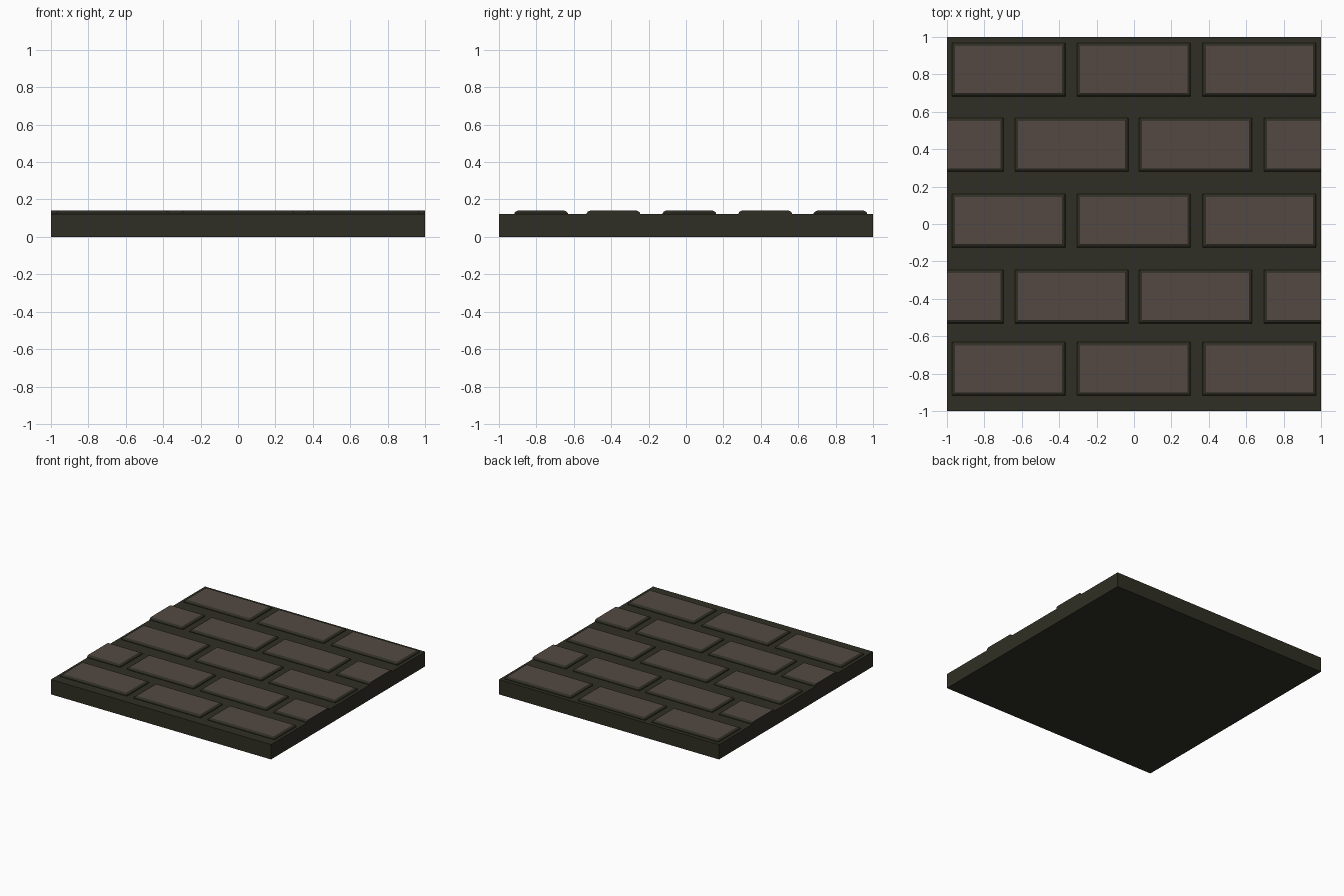
import bpy, bmesh

if "Cube" in bpy.data.objects:
    bpy.data.objects.remove(bpy.data.objects["Cube"])

SLAB_TOP = 0.122
BRICK_TOP = 0.14


def material(name, rgb):
    m = bpy.data.materials.new(name)
    m.diffuse_color = (*rgb, 1)
    m.use_nodes = True
    m.node_tree.nodes["Principled BSDF"].inputs["Base Color"].default_value = m.diffuse_color
    return m


mortar = material("dark mortar", (0.029, 0.028, 0.018))
clay = material("brown brick", (0.088, 0.066, 0.056))


def finish(bm, name, mats):
    bmesh.ops.recalc_face_normals(bm, faces=bm.faces)
    me = bpy.data.meshes.new(name)
    bm.to_mesh(me)
    bm.free()
    for m in mats:
        me.materials.append(m)
    ob = bpy.data.objects.new(name, me)
    bpy.context.collection.objects.link(ob)


def block(name, x0, x1, y0, y1, rings, mats):
    """Stack of rectangles (inset, z); sides on the slab edge stay uncut."""
    bm = bmesh.new()
    loops = []
    for d, z in rings:
        a = x0 + (d if x0 > -1 else 0)
        b = x1 - (d if x1 < 1 else 0)
        loops.append([bm.verts.new(p) for p in (
            (a, y0 + d, z), (b, y0 + d, z), (b, y1 - d, z), (a, y1 - d, z))])
    for lo, hi in zip(loops, loops[1:]):
        for i in range(4):
            j = (i + 1) % 4
            bm.faces.new((lo[i], lo[j], hi[j], hi[i]))
    bm.faces.new(loops[0][::-1])
    top = bm.faces.new(loops[-1])
    top.material_index = len(mats) - 1
    finish(bm, name, mats)


# mortar slab
block("mortar_slab", -1, 1, -1, 1, [(0, 0), (0, SLAB_TOP)], [mortar])

# staggered brick rows; dark bevelled rims with brown tops
whole = [(-0.973, -0.367), (-0.305, 0.303), (0.367, 0.973)]
staggered = [(-1, -0.698), (-0.637, -0.03), (0.027, 0.632), (0.695, 1)]
profile = [(0, 0.11), (0, 0.127), (0.006, 0.135), (0.017, BRICK_TOP)]
for r, yc in enumerate((-0.775, -0.388, 0.018, 0.424, 0.826)):
    for c, (x0, x1) in enumerate(staggered if r % 2 else whole):
        block(f"brick_{r}_{c}", x0, x1, yc - 0.143, yc + 0.143,
              profile, [mortar, clay])
